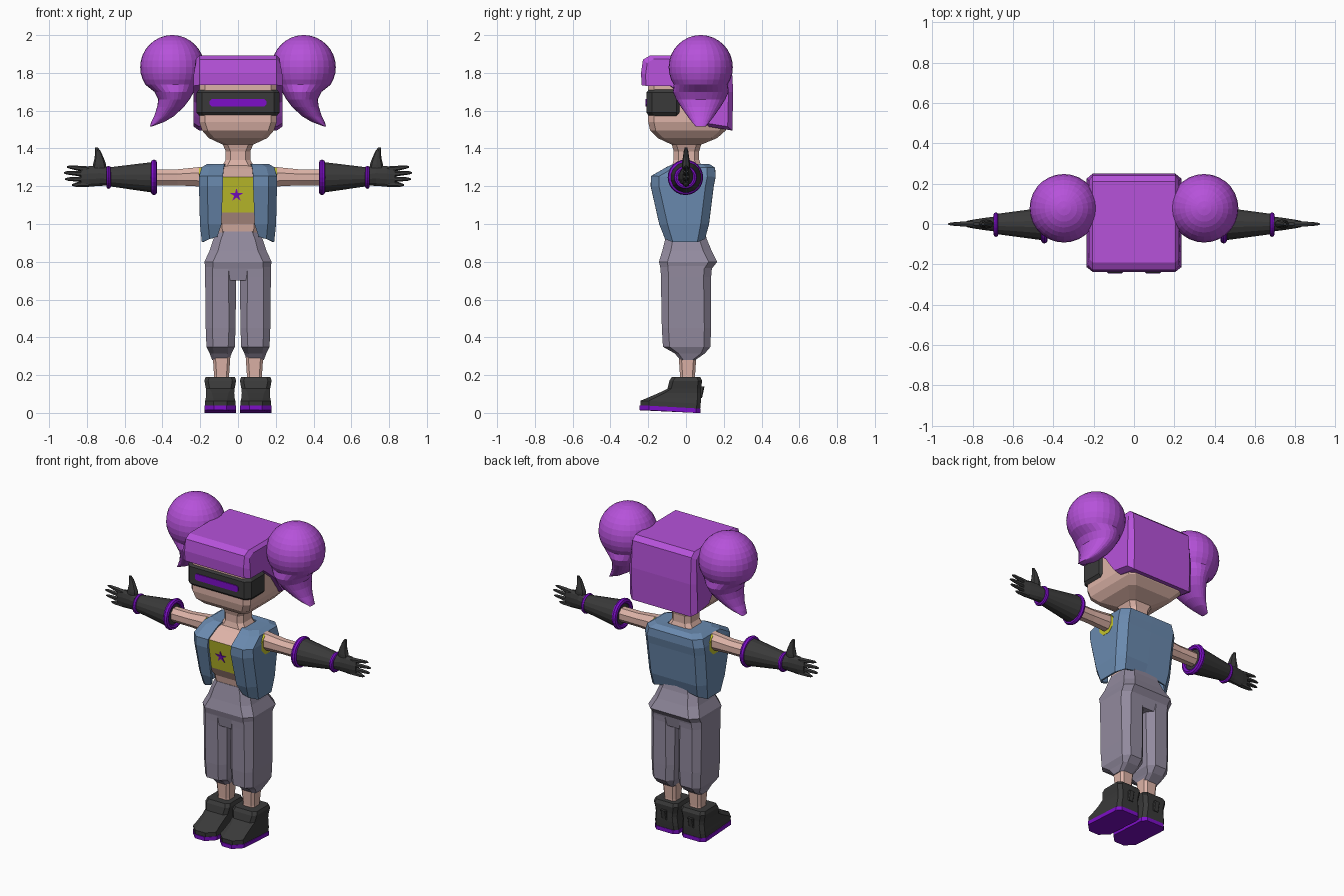
import bpy, bmesh, math
from mathutils import Vector

if "Cube" in bpy.data.objects:
    bpy.data.objects.remove(bpy.data.objects["Cube"])


def material(name, rgb):
    m = bpy.data.materials.new(name)
    lin = [((c / 255 + 0.055) / 1.055) ** 2.4 if c > 10 else c / 255 / 12.92 for c in rgb]
    m.diffuse_color = (*lin, 1)
    m.use_nodes = True
    m.node_tree.nodes["Principled BSDF"].inputs["Base Color"].default_value = m.diffuse_color
    return m


HAIR = material("hair purple", (182, 82, 218))
TRIM = material("trim violet", (125, 14, 200))
SKIN = material("skin", (222, 180, 168))
DARK = material("charcoal", (58, 58, 58))
BLUE = material("vest blue", (106, 138, 175))
GREY = material("trouser grey", (146, 138, 158))
YELLOW = material("top yellow", (196, 196, 45))


def finish(name, bm, mat):
    bmesh.ops.recalc_face_normals(bm, faces=bm.faces)
    me = bpy.data.meshes.new(name)
    bm.to_mesh(me)
    bm.free()
    ob = bpy.data.objects.new(name, me)
    bpy.context.collection.objects.link(ob)
    me.materials.append(mat)
    return ob


def loft(name, rings, mat, closed=True):
    """Skin a list of equal-length point rings, capped when closed."""
    bm = bmesh.new()
    vs = [[bm.verts.new(p) for p in r] for r in rings]
    n = len(rings[0])
    for a, b in zip(vs, vs[1:]):
        for i in range(n if closed else n - 1):
            j = (i + 1) % n
            bm.faces.new((a[i], a[j], b[j], b[i]))
    if closed:
        bm.faces.new(vs[0])
        bm.faces.new(vs[-1])
    return finish(name, bm, mat)


def rect(z, x0, x1, y0, y1, c, cf=None):
    """Chamfered rectangle at height z; cf is the front chamfer."""
    f = c if cf is None else cf
    return [(x0 + f, y0, z), (x1 - f, y0, z), (x1, y0 + f, z), (x1, y1 - c, z),
            (x1 - c, y1, z), (x0 + c, y1, z), (x0, y1 - c, z), (x0, y0 + f, z)]


def ell(center, u, v, n):
    c, u, v = Vector(center), Vector(u), Vector(v)
    return [c + u * math.cos(2 * math.pi * i / n) + v * math.sin(2 * math.pi * i / n)
            for i in range(n)]


def tube_x(name, s, rows, n, mat):
    """Tube along x; rows are x, z, y radius, z radius."""
    return loft(name, [ell((s * x, 0, z), (0, ry * math.cos(math.pi / n), -rz * math.sin(math.pi / n)),
                           (0, ry * math.sin(math.pi / n), rz * math.cos(math.pi / n)), n)
                       for x, z, ry, rz in rows], mat)


def tube_z(name, s, rows, cy, n, mat):
    """Tube along z; rows are z, x, x radius, y radius."""
    return loft(name, [ell((s * x, cy, z), (rx, 0, 0), (0, ry, 0), n)
                       for z, x, rx, ry in rows], mat)


def ring_x(name, x, major, minor):
    rings = []
    for i in range(24):
        a = 2 * math.pi * i / 24
        d = Vector((0, math.cos(a), math.sin(a)))
        rings.append(ell(Vector((x, -0.003, 1.247)) + d * major, d * minor, (minor, 0, 0), 8))
    bm = bmesh.new()
    vs = [[bm.verts.new(p) for p in r] for r in rings]
    for i in range(24):
        a, b = vs[i], vs[(i + 1) % 24]
        for k in range(8):
            m = (k + 1) % 8
            bm.faces.new((a[k], a[m], b[m], b[k]))
    return finish(name, bm, TRIM)


# Head with neck
loft("head", [rect(z, -r, r, y0, y1, c) for z, r, y0, y1, c in (
    (1.28, .10, -.08, .09, .03), (1.34, .065, -.065, .07, .025), (1.385, .065, -.065, .07, .025),
    (1.42, .08, -.075, .08, .025), (1.455, .155, -.15, .165, .03), (1.495, .19, -.19, .21, .03),
    (1.54, .205, -.20, .225, .03), (1.78, .205, -.20, .225, .03))], SKIN)

# Hair cap: side profile extruded across the head, edges bevelled
prof = [(-.235, 1.735), (-.238, 1.80), (-.228, 1.87), (-.19, 1.892), (.21, 1.892), (.24, 1.865),
        (.25, 1.70), (.245, 1.495), (.12, 1.515), (.085, 1.56), (.03, 1.64), (-.05, 1.705), (-.09, 1.735)]
hair = loft("hair_cap", [[(x, y * k, 1.7 + (z - 1.7) * k2) for y, z in prof] for x, k, k2 in (
    (-.235, .9, .9), (-.205, 1, 1), (.205, 1, 1), (.235, .9, .9))], HAIR)
for v in hair.data.vertices:
    if abs(v.co.x) > .22 and v.co.z > 1.8:
        v.co.x *= .95

# Visor with glowing strip
loft("visor", [rect(z, -r, r, y0, -.02, .03) for z, r, y0 in (
    (1.572, .205, -.195), (1.59, .22, -.21), (1.695, .22, -.21), (1.712, .205, -.195))], DARK)
loft("visor_strip", [[(sx * x, y, 1.642 + sz * z) for sx, sz, x, z in (
    (-1, -1, .14, .02), (1, -1, .14, .02), (1, -1, .15, .01), (1, 1, .15, .01),
    (1, 1, .14, .02), (-1, 1, .14, .02), (-1, 1, .15, .01), (-1, -1, .15, .01))]
    for y in (-.207, -.215)], TRIM)

# Torso: skin with a yellow cropped top chosen by height
torso = loft("torso", [rect(z, -r, r, y0, y1, .035) for z, r, y0, y1 in (
    (.92, .115, -.09, .085), (1.0, .12, -.105, .09), (1.06, .15, -.14, .10), (1.25, .175, -.175, .125),
    (1.295, .13, -.10, .11), (1.31, .08, -.07, .08))], SKIN)
torso.data.materials.append(YELLOW)
for p in torso.data.polygons:
    p.material_index = int(1.07 < p.center.z < 1.24)

# Star ornament lying on the sloped chest
star = []
for i in range(10):
    r = .038 if i % 2 == 0 else .013
    a = math.pi / 2 + i * math.pi / 5
    star.append((r * math.cos(a) - .008, 1.153 + r * math.sin(a)))
loft("chest_star", [[(x, -.14 - (z - 1.06) * .184 - d, z) for x, z in star] for d in (-.002, .005)], TRIM)

# Open vest, lower at the sides
rings = []
for z, ox, rx, yf, yb, lift in ((.905, .11, .185, -.105, .095, .03), (1.0, .088, .195, -.135, .115, 0),
                                (1.2, .08, .2, -.18, .14, 0), (1.25, .08, .2, -.18, .15, 0),
                                (1.295, .075, .188, -.10, .148, 0), (1.312, .07, .16, -.065, .12, 0),
                                (1.31, .065, .08, -.05, .075, 0)):
    c = min(.04, (rx - ox) * .5)
    half = [(ox, yf, z + lift), (rx - c, yf, z + lift * .6), (rx, yf + c, z), (rx, yb - c, z),
            (rx - c, yb, z + lift * .6)]
    rings.append(half + [(0, yb, z + lift * 1.6)] + [(-x, y, h) for x, y, h in reversed(half)])
vest = loft("vest", rings, BLUE, closed=False)
mod = vest.modifiers.new("thickness", "SOLIDIFY")
mod.thickness, mod.offset = .014, 0

# Trouser hips
loft("trouser_hips", [rect(z, -r, r, y0, y1, c) for z, r, y0, y1, c in (
    (.70, .168, -.125, .125, .04), (.765, .172, -.135, .138, .04), (.80, .178, -.143, .165, .045),
    (.86, .15, -.125, .135, .045), (.92, .13, -.11, .11, .04), (.96, .115, -.10, .10, .04))], GREY)

for s, side in ((1, "left"), (-1, "right")):
    # Hair bunch: ball that runs into a bent pointed tail
    rows = [(1.83 + .17 * math.cos(math.radians(a)), .348, .17 * math.sin(math.radians(a)),
             .17 * math.sin(math.radians(a))) for a in (2, 12, 23, 34, 45, 56, 67, 78, 90, 101, 112, 123)]
    rows += [(1.70, .338, .105, .148), (1.66, .339, .083, .13), (1.62, .357, .071, .105),
             (1.57, .392, .052, .07), (1.54, .425, .034, .047), (1.515, .463, .004, .025)]
    tube_z(side + "_hair_bunch", s, rows, .078, 28, HAIR)

    # Arm and the top showing in the armhole
    tube_x(side + "_arm", s, ((.13, 1.25, .055, .06), (.21, 1.25, .048, .055),
                              (.32, 1.247, .043, .046), (.47, 1.247, .043, .046)), 8, SKIN)
    tube_x(side + "_armhole", s, ((.19, 1.235, .068, .07), (.207, 1.235, .065, .065)), 8, YELLOW)

    # Gauntlet, trim rings and hand
    tube_x(side + "_gauntlet", s, ((.44, 1.247, .084, .084), (.69, 1.25, .05, .05)), 16, DARK)
    ring_x(side + "_cuff_ring", s * .445, .077, .017)
    ring_x(side + "_wrist_ring", s * .685, .049, .012)
    tube_x(side + "_palm", s, ((.68, 1.25, .04, .047), (.73, 1.255, .033, .055), (.79, 1.252, .024, .056),
                               (.83, 1.25, .016, .046)), 12, DARK)
    for i, (zb, tip, zt) in enumerate(((1.289, .905, 1.302), (1.263, .922, 1.271),
                                       (1.236, .915, 1.238), (1.211, .88, 1.207))):
        tube_x(f"{side}_finger_{i + 1}", s, ((.79, zb, .017, .016), (.85, (zb + zt) / 2, .014, .013),
                                             (tip - .015, zt, .009, .009), (tip, zt, .004, .004)), 6, DARK)
    tube_z(side + "_thumb", s, ((1.26, .735, .04, .022), (1.315, .733, .035, .022), (1.35, .735, .024, .017),
                                (1.385, .742, .015, .012), (1.404, .749, .008, .007)), 0, 8, DARK)

    # Baggy trouser leg gathered at the shin
    loft(side + "_trouser_leg", [rect(z, s * .092 - r, s * .092 + r, y0, y1, c) for z, r, y0, y1, c in (
        (.28, .045, -.03, .05, .015), (.315, .058, -.06, .10, .02), (.35, .075, -.122, .13, .035),
        (.45, .079, -.128, .132, .035), (.72, .082, -.133, .133, .04), (.78, .082, -.135, .138, .04))], GREY)

    # Shin
    loft(side + "_shin", [rect(z, s * .087 - r, s * .087 + r, .008 - r, .008 + r, .014)
                          for z, r in ((.15, .042), (.20, .04), (.32, .048))], SKIN)

    # Boot, heel tab and sole with a raised toe
    cx = s * .094
    boot = loft(side + "_boot", [rect(z, cx - r, cx + r, y0, y1, .02, f) for z, r, y0, y1, f in (
        (.022, .08, -.24, .075, .045), (.05, .08, -.242, .078, .045), (.075, .077, -.215, .08, .04),
        (.105, .074, -.145, .08, .03), (.128, .076, -.098, .08, .02), (.17, .084, -.088, .085, .02),
        (.19, .078, -.075, .075, .02))], DARK)
    sole = loft(side + "_sole", [rect(z, cx - .084, cx + .084, -.245, .078, .025, .05)
                                 for z in (0, .024)], TRIM)
    for ob in (boot, sole):
        for v in ob.data.vertices:
            if v.co.z < .06 and v.co.y < -.1:
                v.co.z += .014
    loft(side + "_heel_tab", [rect(z, cx - .018, cx + .018, .07, y1, .005)
                              for z, y1 in ((.08, .085), (.14, .098))], DARK)
